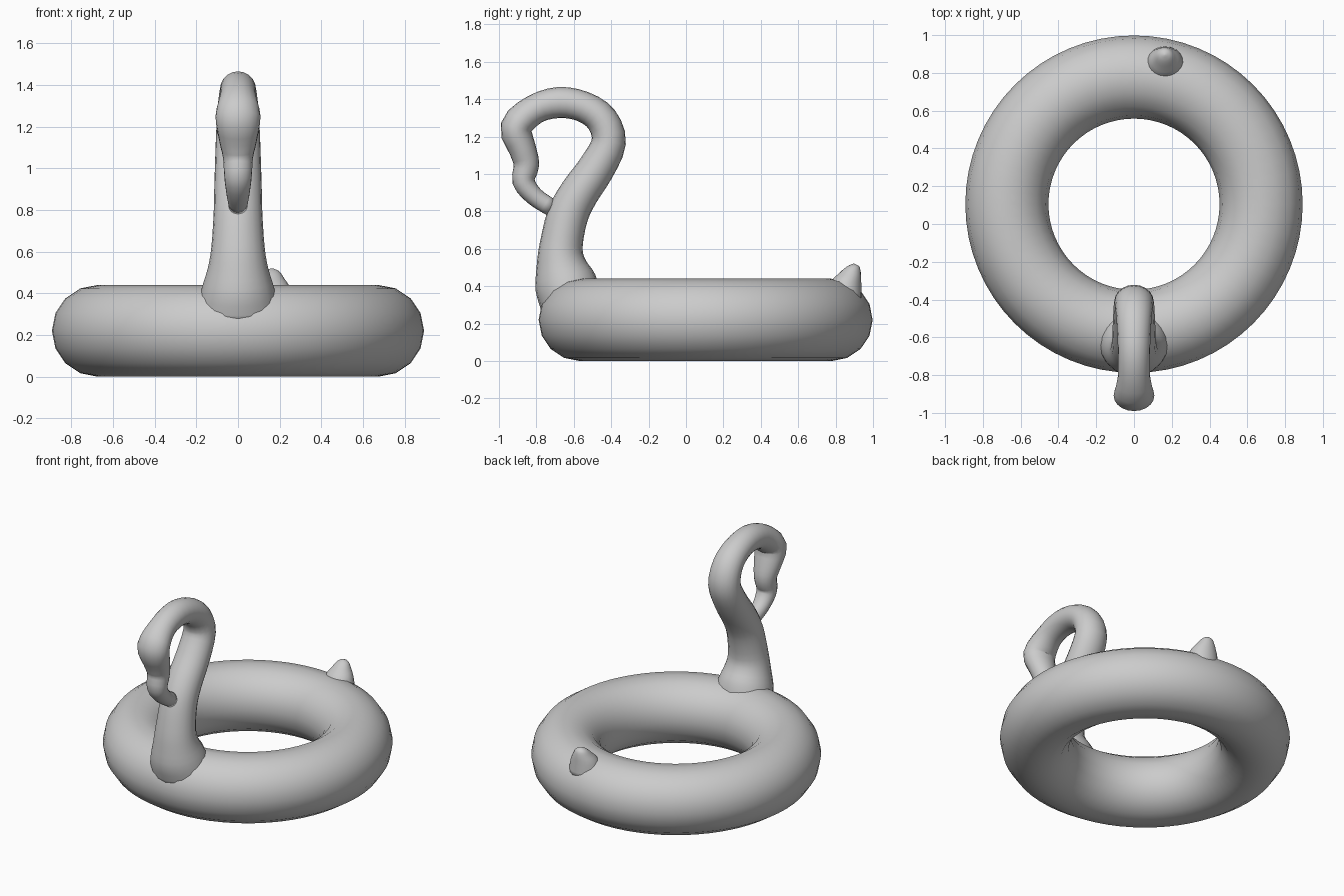
import bpy, bmesh, math
from mathutils import Vector

if "Cube" in bpy.data.objects:
    bpy.data.objects.remove(bpy.data.objects["Cube"])


def catmull(points, steps):
    """Smoothly resample tuples of any length."""
    pts = [Vector(p) for p in points]
    pts = [2 * pts[0] - pts[1]] + pts + [2 * pts[-1] - pts[-2]]
    out = []
    for i in range(1, len(pts) - 2):
        a, b, c, d = pts[i - 1:i + 3]
        for k in range(steps):
            t = k / steps
            out.append(0.5 * (2 * b + (c - a) * t + (2 * a - 5 * b + 4 * c - d) * t * t
                              + (3 * b - a - 3 * c + d) * t ** 3))
    out.append(pts[-2])
    return out


def tube(name, stations, x, sides=20, steps=3, level=False):
    """Sweep an ellipse along a yz path; station = (y, z, in-plane radius, x radius)."""
    path = catmull(stations, steps)
    bm = bmesh.new()
    rings = []
    for i, (y, z, rn, rx) in enumerate(path):
        a, b = path[max(i - 1, 0)], path[min(i + 1, len(path) - 1)]
        tangent = Vector((0, 0, 1)) if level else Vector((0, b[0] - a[0], b[1] - a[1])).normalized()
        normal = Vector((0, tangent.z, -tangent.y))
        ring = []
        for k in range(sides):
            t = math.tau * k / sides
            ring.append(bm.verts.new(Vector((x + rx * math.cos(t), y, z)) + normal * rn * math.sin(t)))
        rings.append(ring)
    for r, s in zip(rings, rings[1:]):
        for k in range(sides):
            n = (k + 1) % sides
            bm.faces.new((r[k], r[n], s[n], s[k]))
    bm.faces.new(rings[0][::-1])
    bm.faces.new(rings[-1])
    bmesh.ops.recalc_face_normals(bm, faces=bm.faces)
    for f in bm.faces:
        f.smooth = True
    mesh = bpy.data.meshes.new(name)
    bm.to_mesh(mesh)
    bm.free()
    obj = bpy.data.objects.new(name, mesh)
    bpy.context.collection.objects.link(obj)
    return obj


# Inflated ring
bpy.ops.mesh.primitive_torus_add(location=(0, 0.105, 0.22), major_radius=0.673, minor_radius=0.22,
                                 major_segments=64, minor_segments=16)
ring = bpy.context.object
ring.name = "float_ring"
bpy.ops.object.shade_smooth()

# Curved neck, head and beak as one tapering sweep
tube("neck_head_and_beak", [
    (-0.61, 0.30, 0.165, 0.20),
    (-0.645, 0.42, 0.165, 0.175),
    (-0.667, 0.52, 0.133, 0.145),
    (-0.667, 0.62, 0.115, 0.128),
    (-0.632, 0.78, 0.110, 0.117),
    (-0.57, 0.90, 0.105, 0.114),
    (-0.48, 1.03, 0.099, 0.110),
    (-0.413, 1.17, 0.092, 0.105),
    (-0.45, 1.29, 0.086, 0.098),
    (-0.55, 1.36, 0.082, 0.09),
    (-0.68, 1.382, 0.083, 0.085),
    (-0.81, 1.345, 0.079, 0.086),
    (-0.908, 1.25, 0.085, 0.108),
    (-0.873, 1.13, 0.073, 0.09),
    (-0.853, 1.05, 0.068, 0.072),
    (-0.868, 0.96, 0.06, 0.066),
    (-0.81, 0.88, 0.05, 0.056),
    (-0.72, 0.82, 0.047, 0.045),
], x=0.0)

# Small pointed tail, offset to one side
tube("tail", [
    (0.845, 0.33, 0.095, 0.11),
    (0.855, 0.42, 0.082, 0.09),
    (0.877, 0.47, 0.058, 0.06),
    (0.893, 0.505, 0.033, 0.035),
    (0.896, 0.52, 0.004, 0.004),
], x=0.163, level=True)
